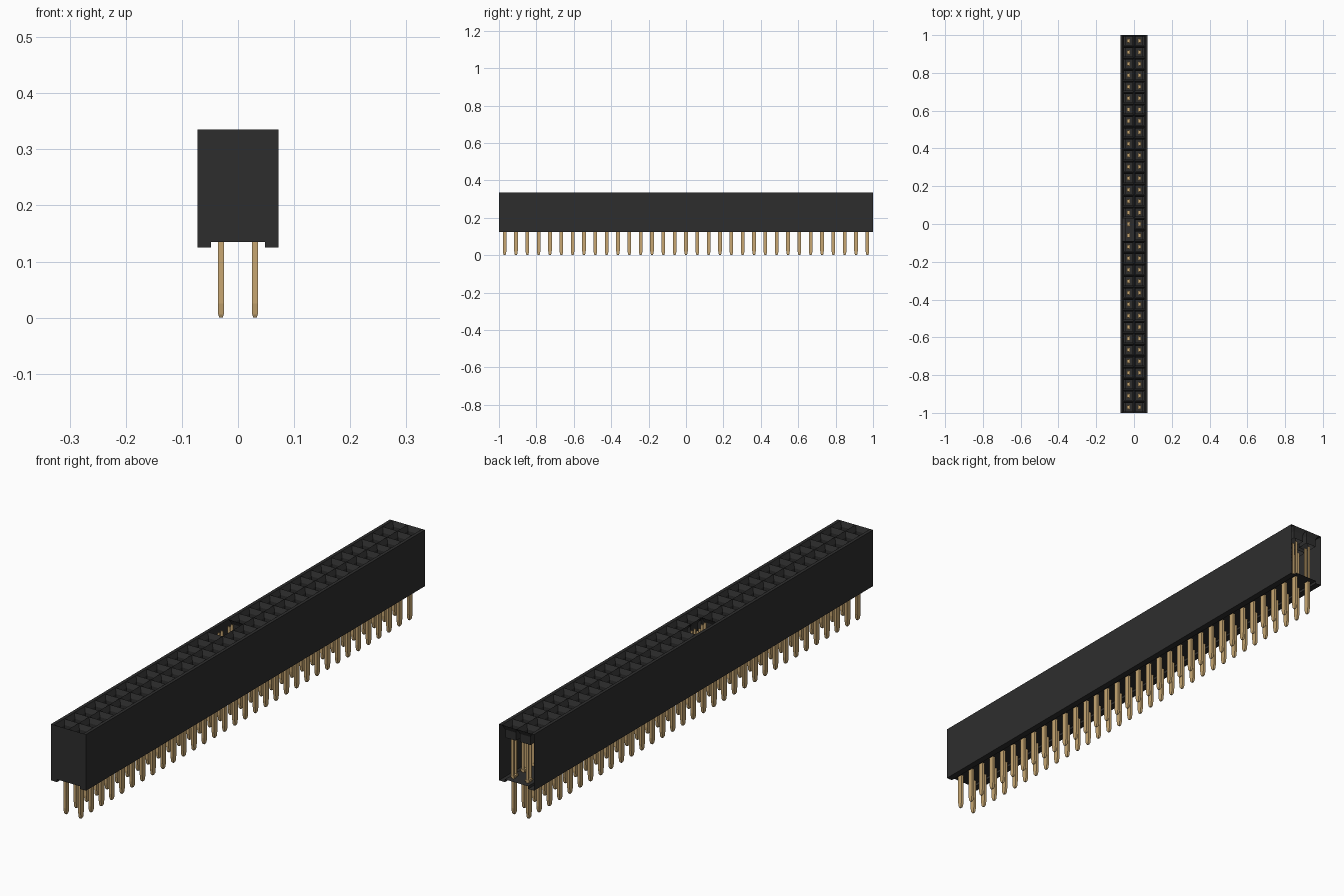
import bpy
import bmesh

cube = bpy.data.objects.get("Cube")
if cube:
    bpy.data.objects.remove(cube, do_unlink=True)

COUNT = 33
PITCH = 2 / COUNT
HALF = 0.0725
TOP, FLOOR, FOOT = 0.335, 0.135, 0.125
FIRST = -1 + PITCH / 2


def material(name, color, rough):
    mat = bpy.data.materials.new(name)
    mat.use_nodes = True
    mat.diffuse_color = color
    bsdf = mat.node_tree.nodes["Principled BSDF"]
    bsdf.inputs["Base Color"].default_value = color
    bsdf.inputs["Roughness"].default_value = rough
    return mat


black = material("black plastic", (0.027, 0.027, 0.027, 1), 0.6)
gold = material("gold metal", (0.58, 0.39, 0.17, 1), 0.5)


def finish(bm, name, mat):
    mesh = bpy.data.meshes.new(name)
    bm.to_mesh(mesh)
    bm.free()
    mesh.materials.append(mat)
    obj = bpy.data.objects.new(name, mesh)
    bpy.context.collection.objects.link(obj)
    return obj


def quad(bm, x0, x1, y0, y1, z):
    return bm.faces.new([bm.verts.new((x, y, z)) for x, y in
                         ((x0, y0), (x1, y0), (x1, y1), (x0, y1))])


def loft(bm, rings, cx=0, cy=0):
    """Closed column through rectangles given as (half x, half y, z)."""
    loops = [[bm.verts.new((cx + sx * hx, cy + sy * hy, z))
              for sx, sy in ((-1, -1), (1, -1), (1, 1), (-1, 1))]
             for hx, hy, z in rings]
    bm.faces.new(loops[0][::-1])
    bm.faces.new(loops[-1])
    for low, high in zip(loops, loops[1:]):
        for i in range(4):
            j = (i + 1) % 4
            bm.faces.new((low[i], low[j], high[j], high[i]))


# Housing shell: side walls, foot rails and floor, open at the back end
bm = bmesh.new()
side = [(HALF, TOP), (HALF, FOOT), (0.048, FOOT), (0.048, FLOOR)]
profile = side + [(-x, z) for x, z in reversed(side)]
front = [bm.verts.new((x, -1, z)) for x, z in profile]
back = [bm.verts.new((x, 1, z)) for x, z in profile]
bm.faces.new(front)
for i in range(len(profile) - 1):
    bm.faces.new((front[i], front[i + 1], back[i + 1], back[i]))
bmesh.ops.recalc_face_normals(bm, faces=bm.faces)
finish(bm, "housing", black)

# Top deck: rim strips and two rows of funnelled sockets
bm = bmesh.new()
for a, b in ((-HALF, -PITCH), (PITCH, HALF)):
    quad(bm, a, b, -1, 1, TOP)
cells, wide = [], []
for row in (-1, 0):
    for i in range(COUNT):
        y = -1 + i * PITCH
        face = quad(bm, row * PITCH, (row + 1) * PITCH, y, y + PITCH, TOP)
        is_wide = row == -1 and i in (COUNT // 2 - 1, COUNT // 2)
        (wide if is_wide else cells).append(face)
bmesh.ops.inset_individual(bm, faces=cells + wide, thickness=0.006)
bmesh.ops.inset_individual(bm, faces=cells, thickness=0.012, depth=-0.018)
shafts = bmesh.ops.extrude_discrete_faces(bm, faces=cells)["faces"]
for face in shafts:
    for v in face.verts:
        v.co.z -= 0.03
bmesh.ops.delete(bm, geom=shafts + wide, context='FACES')
finish(bm, "socket_deck", black)

# One contact: tapered pin, base plate and two spring prongs, then arrayed
bm = bmesh.new()
loft(bm, [(0.003, 0.004, 0), (0.005, 0.007, 0.006),
          (0.005, 0.010, 0.025), (0.005, 0.010, 0.145)])
loft(bm, [(0.008, 0.012, 0.14), (0.008, 0.012, 0.147)])
for s in (-1, 1):
    loft(bm, [(0.005, 0.002, 0.145), (0.005, 0.002, 0.285)], cy=s * 0.009)
contacts = finish(bm, "contacts", gold)
contacts.location = (-PITCH / 2, FIRST, 0)
for name, count, step in (("row", COUNT, (0, PITCH, 0)), ("pair", 2, (PITCH, 0, 0))):
    arr = contacts.modifiers.new(name, 'ARRAY')
    arr.count = count
    arr.use_relative_offset = False
    arr.use_constant_offset = True
    arr.constant_offset_displace = step

# Raised prong tips in the two wide sockets
bm = bmesh.new()
for y in (-PITCH, 0):
    for s in (-1, 1):
        loft(bm, [(0.005, 0.002, 0.285), (0.005, 0.002, 0.332)],
             cx=-PITCH / 2, cy=y + s * 0.009)
finish(bm, "raised_prongs", gold)
